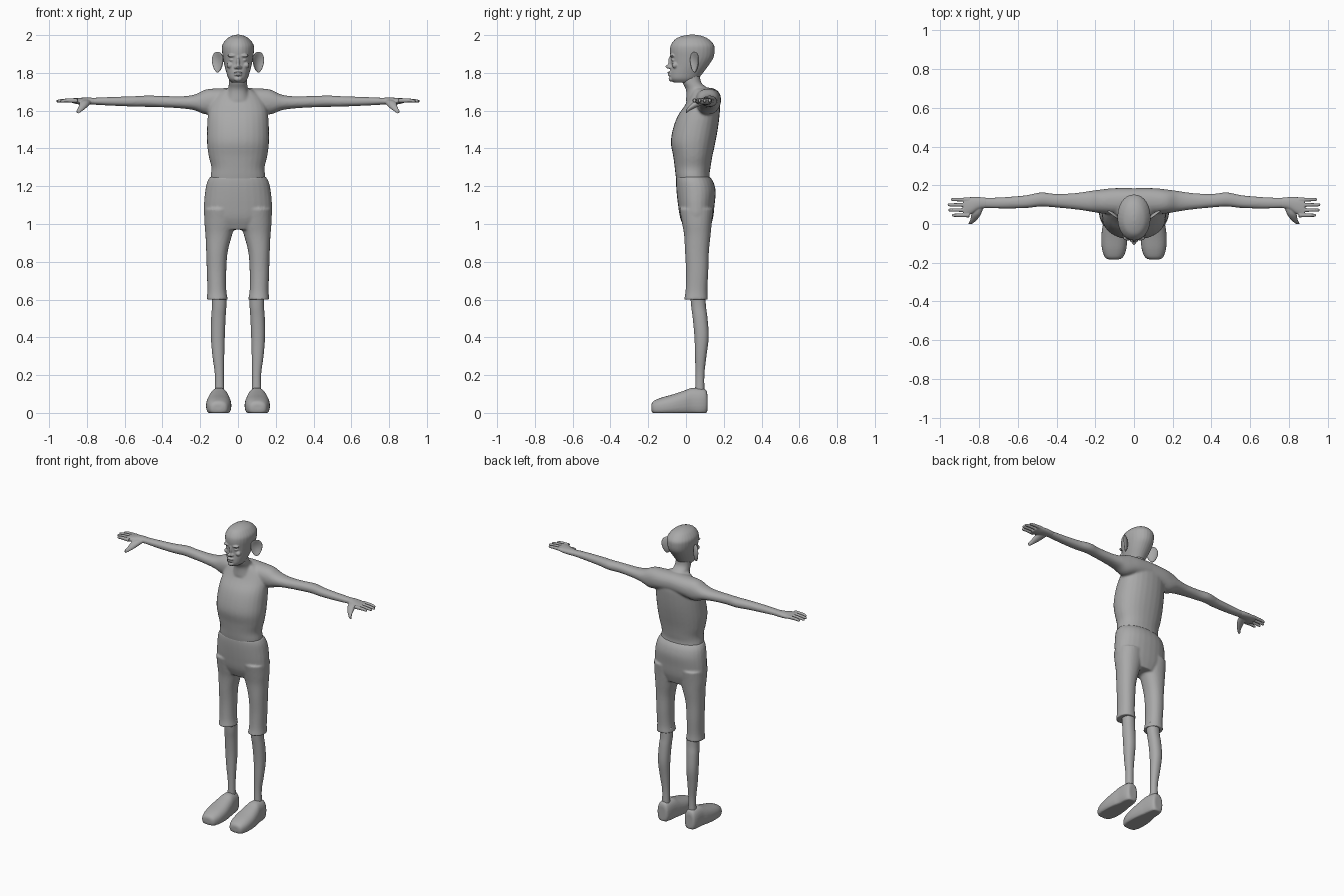
import bpy, bmesh, math
from mathutils import Matrix, Vector

grey = bpy.data.materials.new("plain_grey")
grey.diffuse_color = (0.4, 0.4, 0.4, 1)


def spline(rows, n=4):
    """Catmull-Rom interpolation of the section rows."""
    out = []
    for i in range(len(rows) - 1):
        quad = [rows[max(i - 1, 0)], rows[i], rows[i + 1], rows[min(i + 2, len(rows) - 1)]]
        for k in range(n):
            t = k / n
            out.append([b + 0.5 * t * (c - a + t * (2*a - 5*b + 4*c - d + t * (3*(b - c) + d - a)))
                        for a, b, c, d in zip(*quad)])
    return out + [list(rows[-1])]


def loft(bm, axis, rows, sides=(1,), power=2.2, seg=28, floor=False):
    """Rows are (position, a0, a1, b0, b1): rounded sections along an axis."""
    others = [i for i in range(3) if i != axis]
    for s in sides:
        rings = []
        for p, a0, a1, b0, b1 in spline(rows):
            ring = []
            for k in range(seg):
                t = 2 * math.pi * k / seg
                c, n = math.cos(t), math.sin(t)
                co = [0, 0, 0]
                co[axis] = p
                co[others[0]] = (a0 + a1) / 2 + (a1 - a0) / 2 * math.copysign(abs(c) ** (2 / power), c)
                co[others[1]] = (b0 + b1) / 2 + (b1 - b0) / 2 * math.copysign(abs(n) ** (2 / power), n)
                if floor:
                    co[2] = max(co[2], 0)
                ring.append(bm.verts.new((co[0] * s, co[1], co[2])))
            rings.append(ring)
        for r, q in zip(rings, rings[1:]):
            for k in range(seg):
                j = (k + 1) % seg
                bm.faces.new((r[k], r[j], q[j], q[k]))
        bm.faces.new(rings[0])
        bm.faces.new(rings[-1])


def blob(bm, loc, size, sides=(1,)):
    """Ellipsoid, optionally repeated on the other side."""
    for s in sides:
        m = Matrix.Translation((loc[0] * s, loc[1], loc[2])) @ Matrix.Diagonal((*size, 1))
        bmesh.ops.create_uvsphere(bm, u_segments=20, v_segments=12, radius=1, matrix=m)


def finish(name, bm, voxel=0, smooth=3):
    bmesh.ops.recalc_face_normals(bm, faces=bm.faces[:])
    for f in bm.faces:
        f.smooth = True
    me = bpy.data.meshes.new(name)
    bm.to_mesh(me)
    bm.free()
    me.materials.append(grey)
    ob = bpy.data.objects.new(name, me)
    bpy.context.collection.objects.link(ob)
    if voxel:
        r = ob.modifiers.new("fuse", 'REMESH')
        r.mode, r.voxel_size, r.use_smooth_shade = 'VOXEL', voxel, True
        sm = ob.modifiers.new("soften", 'SMOOTH')
        sm.factor, sm.iterations = 0.5, smooth


BOTH = (1, -1)

# torso, neck and arms fused into one skin
bm = bmesh.new()
loft(bm, 2, [(z, -w, w, a, b) for z, w, a, b in (
    (1.18, .150, -.042, .140), (1.25, .145, -.054, .125), (1.30, .141, -.060, .130),
    (1.36, .155, -.068, .140), (1.43, .164, -.080, .155), (1.50, .164, -.070, .168),
    (1.57, .160, -.045, .177), (1.63, .150, -.005, .180), (1.68, .120, .020, .168),
    (1.715, .07, .030, .140))])
loft(bm, 2, [(z, -w, w, a, b) for z, w, a, b in (
    (1.65, .075, .0, .15), (1.71, .054, .0, .122), (1.75, .048, -.02, .08), (1.80, .045, -.03, .075))])
loft(bm, 0, [
    (0, .05, .185, 1.60, 1.722), (.10, .05, .185, 1.59, 1.718), (.17, .055, .178, 1.58, 1.712),
    (.23, .065, .17, 1.602, 1.685), (.30, .075, .16, 1.612, 1.676), (.40, .085, .155, 1.618, 1.678),
    (.48, .09, .163, 1.62, 1.68), (.56, .082, .148, 1.622, 1.676), (.68, .08, .138, 1.627, 1.672),
    (.79, .083, .135, 1.633, 1.667)], BOTH)
finish("torso_and_arms", bm, .007, 4)

# hands: palm, four fingers, thumb
bm = bmesh.new()
loft(bm, 0, [(.76, .083, .135, 1.632, 1.668), (.80, .076, .139, 1.632, 1.669),
             (.84, .052, .139, 1.633, 1.668), (.88, .038, .136, 1.641, 1.665)], BOTH)
for y, tip in ((.045, .94), (.072, .958), (.099, .962), (.126, .945)):
    loft(bm, 0, [(.85, y - .011, y + .011, 1.642, 1.665), (.91, y - .009, y + .009, 1.644, 1.664),
                 (tip - .01, y - .008, y + .008, 1.643, 1.659), (tip, y - .005, y + .005, 1.645, 1.655)],
         BOTH, seg=12)
loft(bm, 1, [(.09, .775, .83, 1.632, 1.662), (.05, .79, .84, 1.615, 1.652),
             (.02, .812, .846, 1.60, 1.628), (.0, .836, .857, 1.585, 1.604)], BOTH, seg=14)
finish("hands", bm, .0035, 2)

# head with nose, lips, brows, eyes, cheeks and chin
bm = bmesh.new()
loft(bm, 2, [(z, -w, w, a, b) for z, w, a, b in (
    (1.748, .032, -.065, .045), (1.768, .050, -.083, .065), (1.80, .061, -.084, .09),
    (1.84, .072, -.079, .12), (1.88, .080, -.082, .145), (1.92, .085, -.085, .152),
    (1.95, .082, -.079, .147), (1.98, .060, -.055, .118), (1.995, .035, -.02, .085),
    (2.002, .012, .015, .05))], power=2.1)
blob(bm, (0, -.086, 1.833), (.013, .023, .012))
blob(bm, (0, -.080, 1.858), (.009, .015, .032))
blob(bm, (.012, -.079, 1.829), (.009, .014, .009), BOTH)
blob(bm, (0, -.082, 1.802), (.024, .017, .006))
blob(bm, (0, -.081, 1.789), (.021, .017, .006))
blob(bm, (0, -.078, 1.768), (.022, .014, .014))
blob(bm, (.032, -.073, 1.891), (.025, .013, .008), BOTH)
blob(bm, (.032, -.064, 1.868), (.014, .013, .009), BOTH)
blob(bm, (.042, -.058, 1.840), (.018, .016, .016), BOTH)
finish("head", bm, .004, 3)

# cupped ears
bm = bmesh.new()
for s in BOTH:
    ear = bmesh.ops.create_uvsphere(bm, u_segments=32, v_segments=20, radius=1)['verts']
    for v in ear:
        a, n, z = v.co
        if n > 0:
            n -= 1.5 * max(0, 1 - a * a - z * z)
        p = Vector((.108, .045, 1.857)) + Vector((.8, .6, 0)) * (a * .036 * (1 + .25 * z))
        p += Vector((.6, -.8, 0)) * (n * .014)
        v.co = (p.x * s, p.y, p.z + z * .055)
finish("ears", bm)

# shorts: hips fused with two legs
bm = bmesh.new()
loft(bm, 2, [(z, -w, w, a, b) for z, w, a, b in (
    (1.25, .148, -.052, .126), (1.22, .164, -.053, .146), (1.17, .174, -.05, .157),
    (1.10, .180, -.042, .151), (1.03, .175, -.03, .143), (.97, .12, -.005, .125))])
loft(bm, 2, [
    (1.08, .008, .178, -.035, .145), (1.0, .013, .177, -.02, .136), (.94, .032, .172, -.01, .130),
    (.85, .055, .168, -.005, .121), (.75, .062, .165, .0, .118), (.65, .062, .162, -.002, .113),
    (.60, .054, .166, -.01, .116)], BOTH)
finish("shorts", bm, .007, 2)

# bare lower legs
bm = bmesh.new()
loft(bm, 2, [
    (.63, .06, .14, .022, .102), (.56, .062, .138, .028, .106), (.5, .066, .142, .036, .114),
    (.4, .07, .143, .045, .12), (.3, .073, .135, .048, .108), (.2, .075, .122, .05, .097),
    (.1, .073, .124, .048, .098)], BOTH)
finish("lower_legs", bm)

# shoes with flat soles
bm = bmesh.new()
loft(bm, 1, [
    (-.183, .08, .13, .015, .045), (-.172, .057, .15, -.01, .063), (-.13, .040, .165, -.02, .081),
    (-.07, .035, .169, -.02, .098), (-.01, .041, .162, -.02, .118), (.03, .048, .153, -.02, .132),
    (.08, .056, .148, -.02, .130), (.105, .064, .14, -.01, .122), (.113, .075, .13, .01, .10)],
    BOTH, power=2.4, floor=True)
finish("shoes", bm, .005, 2)
